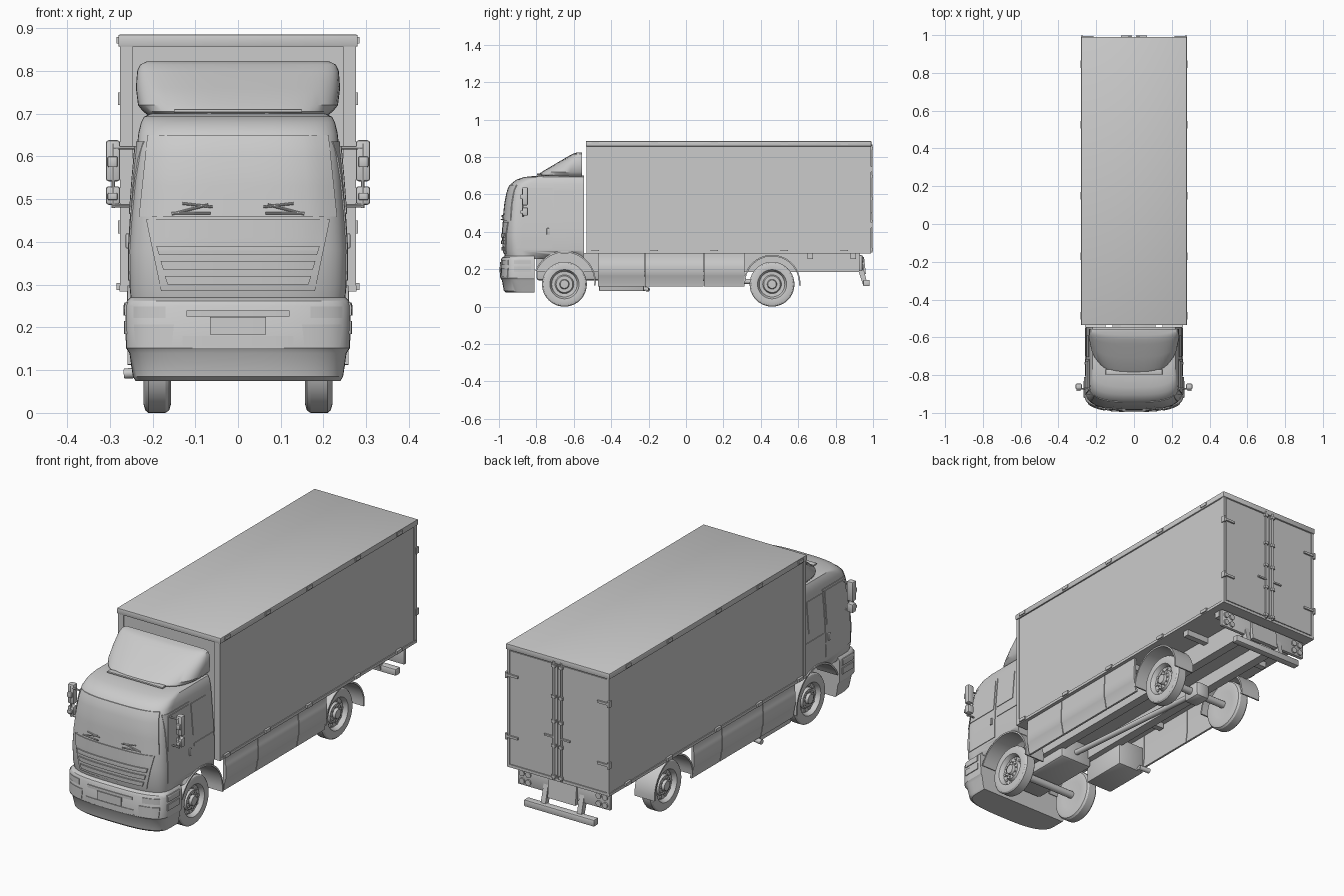
import bpy, bmesh, math
from mathutils import Vector, Matrix

if "Cube" in bpy.data.objects:
    bpy.data.objects.remove(bpy.data.objects["Cube"])

N, D = 3.0, 0.10   # plan-curve exponent and depth of the rounded cab front


def finish(name, bm, mirror=False, angle=32):
    bmesh.ops.recalc_face_normals(bm, faces=bm.faces)
    for f in bm.faces:
        f.smooth = True
    for e in bm.edges:
        e.smooth = len(e.link_faces) == 2 and e.calc_face_angle(0) < math.radians(angle)
    me = bpy.data.meshes.new(name)
    bm.to_mesh(me)
    bm.free()
    ob = bpy.data.objects.new(name, me)
    bpy.context.collection.objects.link(ob)
    if mirror:
        ob.modifiers.new("mirror", 'MIRROR').use_mirror_merge = False
    return ob


def add_box(bm, x0, x1, y0, y1, z0, z1):
    m = Matrix.Translation(((x0 + x1) / 2, (y0 + y1) / 2, (z0 + z1) / 2))
    bmesh.ops.create_cube(bm, size=1, matrix=m @ Matrix.Diagonal((x1 - x0, y1 - y0, z1 - z0, 1)))


def boxes(name, items, mirror=False, bevel=0):
    bm = bmesh.new()
    for b in items:
        add_box(bm, *b)
    if bevel:
        bmesh.ops.bevel(bm, geom=bm.edges[:], offset=bevel, segments=2, affect='EDGES', profile=0.5)
    return finish(name, bm, mirror)


def tubes(name, items, r, mirror=False, seg=12):
    bm = bmesh.new()
    for a, b in items:
        a, b = Vector(a), Vector(b)
        rot = (b - a).to_track_quat('Z', 'Y').to_matrix().to_4x4()
        bmesh.ops.create_cone(bm, cap_ends=True, segments=seg, radius1=r, radius2=r,
                              depth=(b - a).length, matrix=Matrix.Translation((a + b) / 2) @ rot)
    return finish(name, bm, mirror)


def prism(name, pts, a, b, axis='x', mirror=False):
    """Extrude a (y,z) profile along x, or an (x,z) profile along y."""
    bm = bmesh.new()
    place = (lambda p, t: (t, p[0], p[1])) if axis == 'x' else (lambda p, t: (p[0], t, p[1]))
    rows = [[bm.verts.new(place(p, t)) for p in pts] for t in (a, b)]
    n = len(pts)
    for i in range(n):
        bm.faces.new((rows[0][i], rows[0][(i + 1) % n], rows[1][(i + 1) % n], rows[1][i]))
    bm.faces.new(rows[0])
    bm.faces.new(rows[1])
    return finish(name, bm, mirror)


def arc(yc, zc, r, a0, a1, n=20):
    return [(yc + r * math.cos(math.radians(a0 + (a1 - a0) * i / n)),
             zc + r * math.sin(math.radians(a0 + (a1 - a0) * i / n))) for i in range(n + 1)]


def fender(name, yc, zc, r, a0, a1, x0, x1):
    prism(name, arc(yc, zc, r, a0, a1) + arc(yc, zc, r - 0.008, a1, a0), x0, x1, mirror=True)


def loft(name, levels, yb, ratio=None):
    """Stack rounded-front plan sections given as (z, half width, front y)."""
    bm = bmesh.new()
    rows, k = [], 28
    for z, hw, yf in levels:
        d = (yb - yf) * ratio if ratio else D
        sec = [(hw, yb)]
        for i in range(k + 1):
            c, s = math.cos(math.pi * i / k), max(0, math.sin(math.pi * i / k))
            sec.append((math.copysign(abs(c) ** (2 / N), c) * hw, yf + d - d * s ** (2 / N)))
        sec.append((-hw, yb))
        rows.append([bm.verts.new((x, y, z)) for x, y in sec])
    n = len(rows[0])
    for r0, r1 in zip(rows, rows[1:]):
        for i in range(n):
            bm.faces.new((r0[i], r0[(i + 1) % n], r1[(i + 1) % n], r1[i]))
    bm.faces.new(rows[0])
    bm.faces.new(rows[-1])
    return finish(name, bm)


def at(levels, z):
    for (z0, h0, y0), (z1, h1, y1) in zip(levels, levels[1:]):
        if z <= z1:
            t = (z - z0) / (z1 - z0)
            return h0 + (h1 - h0) * t, y0 + (y1 - y0) * t
    return levels[-1][1:]


def front_pt(levels, x, z, off):
    hw, yf = at(levels, z)
    u = min(abs(x) / hw, 0.999)
    return (x, yf + D - D * (1 - u ** N) ** (1 / N) - off, z)


def side_pt(levels, y, z, off):
    hw, yf = at(levels, z)
    s = min(max(0, (yf + D - y) / D), 0.999)
    return (hw * (1 - s ** N) ** (1 / N) + off, y, z)


def panel(name, pt, levels, low, high, z0, z1, t=0.004, mirror=False):
    """Raised panel following the cab surface; low/high are its spans at z0/z1."""
    bm = bmesh.new()
    nu, nv = 14, 8

    def grid(off):
        g = []
        for j in range(nv + 1):
            v = j / nv
            a, b = (low[i] + (high[i] - low[i]) * v for i in (0, 1))
            g.append([bm.verts.new(pt(levels, a + (b - a) * i / nu, z0 + (z1 - z0) * v, off))
                      for i in range(nu + 1)])
        return g
    top, base = grid(t), grid(-0.003)
    for j in range(nv):
        for i in range(nu):
            bm.faces.new((top[j][i], top[j][i + 1], top[j + 1][i + 1], top[j + 1][i]))

    def rim(g):
        return g[0] + [r[-1] for r in g[1:]] + g[-1][-2::-1] + [r[0] for r in g[-2:0:-1]]
    a, b = rim(top), rim(base)
    for i in range(len(a)):
        j = (i + 1) % len(a)
        bm.faces.new((a[i], a[j], b[j], b[i]))
    bmesh.ops.delete(bm, geom=[v for v in bm.verts if not v.link_faces], context='VERTS')
    return finish(name, bm, mirror)


# Cab shell with wheel-arch cut, and bumper
CAB = [(0.255, 0.250, -0.965), (0.30, 0.254, -0.976), (0.38, 0.255, -0.980), (0.46, 0.250, -0.977),
       (0.55, 0.243, -0.968), (0.62, 0.237, -0.954), (0.655, 0.233, -0.938), (0.68, 0.227, -0.905),
       (0.693, 0.220, -0.865), (0.70, 0.205, -0.80)]
BUMP = [(0.075, 0.240, -0.962), (0.085, 0.246, -0.974), (0.14, 0.254, -0.984), (0.152, 0.262, -0.992),
        (0.25, 0.264, -0.990), (0.262, 0.260, -0.984), (0.27, 0.252, -0.970)]
cab = loft("cab_shell", CAB, -0.545)
cutter = prism("arch_cutter", arc(-0.65, 0.13, 0.163, 0, 351, 39), -0.4, 0.4)
cutter.hide_render = True
cutter.hide_set(True)
cut = cab.modifiers.new("arch", 'BOOLEAN')
cut.operation, cut.object, cut.solver = 'DIFFERENCE', cutter, 'EXACT'
loft("bumper", BUMP, -0.81)

# Cab front details
panel("windshield", front_pt, CAB, (-0.232, 0.232), (-0.212, 0.212), 0.46, 0.65)
panel("grille_surround", front_pt, CAB, (-0.18, 0.18), (-0.215, 0.215), 0.285, 0.452)
for i, (w, z) in enumerate([(0.165, 0.30), (0.175, 0.335), (0.185, 0.37)]):
    panel(f"grille_louver_{i}", front_pt, CAB, (-w, w), (-w - 0.006, w + 0.006), z, z + 0.02, 0.010)
panel("bumper_upper_slot", front_pt, BUMP, (-0.12, 0.12), (-0.12, 0.12), 0.226, 0.240)
panel("number_plate", front_pt, BUMP, (-0.065, 0.065), (-0.065, 0.065), 0.183, 0.224, 0.005)
panel("bumper_lower_slot", front_pt, BUMP, (-0.13, 0.13), (-0.13, 0.13), 0.156, 0.180, 0.003)
panel("headlight", front_pt, BUMP, (0.17, 0.244), (0.17, 0.244), 0.222, 0.249, 0.003, True)
panel("fog_light", front_pt, BUMP, (0.155, 0.24), (0.15, 0.244), 0.158, 0.207, 0.003, True)
tubes("wipers", [((0.065, -0.988, 0.467), (0.155, -0.975, 0.467)), ((0.155, -0.975, 0.465), (0.07, -0.984, 0.487)),
                 ((0.06, -0.984, 0.482), (0.13, -0.977, 0.49))], 0.003, True, 8)

# Cab side details
panel("door", side_pt, CAB, (-0.905, -0.715), (-0.905, -0.715), 0.31, 0.635, 0.003, True)
panel("door_window", side_pt, CAB, (-0.90, -0.725), (-0.88, -0.725), 0.465, 0.625, 0.006, True)
panel("rear_side_panel", side_pt, CAB, (-0.705, -0.59), (-0.705, -0.59), 0.47, 0.62, 0.003, True)
panel("cab_side_crease", side_pt, CAB, (-0.70, -0.55), (-0.70, -0.55), 0.415, 0.43, 0.003, True)
for i, z in enumerate((0.185, 0.228)):
    panel(f"cab_step_{i}", side_pt, BUMP, (-0.92, -0.83), (-0.92, -0.83), z, z + 0.03, 0.004, True)
boxes("door_handle", [(0.25, 0.263, -0.745, -0.73, 0.385, 0.42)], True, 0.003)

# Roof air deflector with dark gap strip
loft("roof_deflector", [(0.692, 0.205, -0.78), (0.705, 0.222, -0.79), (0.72, 0.234, -0.772), (0.76, 0.239, -0.705),
                        (0.80, 0.236, -0.637), (0.815, 0.229, -0.61), (0.823, 0.212, -0.588)], -0.556, 0.92)
boxes("deflector_lip", [(-0.15, 0.15, -0.797, -0.77, 0.703, 0.711)], bevel=0.002)

# Mirrors on tubular arms
boxes("mirror", [(0.276, 0.309, -0.875, -0.845, 0.542, 0.638), (0.276, 0.309, -0.875, -0.845, 0.487, 0.53)], True, 0.006)
boxes("mirror_bracket", [(0.282, 0.305, -0.885, -0.87, 0.575, 0.60), (0.282, 0.305, -0.885, -0.87, 0.498, 0.515)], True, 0.003)
tubes("mirror_arm", [((0.23, -0.87, 0.62), (0.292, -0.872, 0.62)), ((0.24, -0.87, 0.485), (0.292, -0.872, 0.485)),
                     ((0.292, -0.872, 0.48), (0.292, -0.872, 0.63))], 0.004, True, 8)

# Cargo box: body, roof cap, base rail and posts
boxes("cargo_body", [(-0.273, 0.273, -0.528, 0.983, 0.29, 0.87)])
boxes("cargo_roof_cap", [(-0.28, 0.28, -0.535, 0.991, 0.857, 0.885)], bevel=0.003)
boxes("cargo_base_rail", [(-0.277, 0.277, -0.533, 0.988, 0.284, 0.298)])
boxes("cargo_posts", [(0.246, 0.276, -0.533, -0.515, 0.29, 0.86), (0.262, 0.276, 0.965, 0.988, 0.29, 0.86)], True)
boxes("side_clips", [(0.27, 0.284, y - 0.02, y + 0.02, z, z + 0.016)
                     for y in (-0.485, -0.17, 0.15, 0.525, 0.845) for z in (0.288, 0.864)], True)

# Rear doors with locking rods and hinges
boxes("rear_door", [(0.004, 0.26, 0.975, 0.987, 0.302, 0.853)], True)
tubes("door_lock_rod", [((0.02, 0.992, 0.29), (0.02, 0.992, 0.868))], 0.005, True)
boxes("door_lock_guides", [(0.01, 0.03, 0.985, 0.999, z, z + 0.014) for z in (0.30, 0.45, 0.57, 0.69, 0.84)] +
      [(0.02, 0.07, 0.99, 0.998, 0.495, 0.503)], True)
boxes("door_hinge", [(0.215, 0.279, 0.985, 0.995, z, z + 0.011) for z in (0.43, 0.73)] +
      [(0.27, 0.281, 0.975, 0.997, z - 0.01, z + 0.02) for z in (0.43, 0.73)], True)

# Chassis, axles and engine
boxes("chassis_rail", [(0.07, 0.115, -0.80, 0.93, 0.185, 0.286)], True)
boxes("chassis_crossers", [(-0.24, 0.24, y, y + 0.03, 0.255, 0.286) for y in (-0.44, -0.1, 0.24, 0.65, 0.88)] +
      [(-0.08, 0.08, -0.44, 0.9, 0.25, 0.26)])
boxes("engine", [(-0.09, 0.09, -0.80, -0.42, 0.14, 0.28)], bevel=0.015)
tubes("axles", [((-0.17, y, 0.12), (0.17, y, 0.12)) for y in (-0.65, 0.46)], 0.018)
tubes("drive_shaft", [((0, -0.42, 0.19), (0, 0.46, 0.125))], 0.014)
boxes("differential", [(-0.04, 0.04, 0.41, 0.51, 0.08, 0.16)], bevel=0.018)

# Exhaust box on the left
boxes("exhaust_box", [(-0.245, -0.10, -0.465, -0.225, 0.083, 0.22)], bevel=0.006)
tubes("exhaust_pipe", [((-0.22, -0.25, 0.095), (-0.22, -0.21, 0.095)), ((-0.21, -0.212, 0.095), (-0.266, -0.205, 0.092))], 0.012)

# Side skirts in three panels
SKIRT = [(0.25, 0.108), (0.26, 0.165), (0.263, 0.17), (0.263, 0.235), (0.26, 0.24), (0.26, 0.286),
         (0.248, 0.286), (0.248, 0.17), (0.24, 0.108)]
for i, (a, b) in enumerate([(-0.47, -0.222), (-0.218, 0.093), (0.097, 0.312)]):
    prism(f"side_skirt_{i}", SKIRT, a, b, 'y', True)

# Fenders
fender("front_fender", -0.65, 0.13, 0.168, -6, 158, 0.15, 0.259)
fender("rear_fender", 0.46, 0.125, 0.152, -5, 178, 0.15, 0.257)

# Wheels: lathed tyre and rim, with a ring of nuts and rim slots
PROFILE = [(0, 0.16), (0.065, 0.163), (0.10, 0.157), (0.114, 0.161), (0.12, 0.17), (0.12, 0.21), (0.114, 0.217),
           (0.10, 0.221), (0.078, 0.219), (0.074, 0.213), (0.068, 0.197), (0.05, 0.195), (0.044, 0.207),
           (0.026, 0.207), (0.022, 0.22), (0, 0.221)]
for label, yc in (("front", -0.65), ("rear", 0.46)):
    bm = bmesh.new()
    vs = [bm.verts.new((x, yc, 0.12 + r)) for r, x in PROFILE]
    es = [bm.edges.new(p) for p in zip(vs, vs[1:])]
    bmesh.ops.spin(bm, geom=vs + es, cent=(0, yc, 0.12), axis=(1, 0, 0), angle=math.tau, steps=40, use_duplicate=False)
    bmesh.ops.remove_doubles(bm, verts=bm.verts[:], dist=0.0002)
    finish(f"{label}_wheel", bm, True)
    for part, r, n, size, x in (("nuts", 0.035, 10, 0.004, 0.212), ("rim_studs", 0.059, 10, 0.007, 0.201)):
        ring = [(yc + r * math.cos(math.tau * i / n), 0.12 + r * math.sin(math.tau * i / n)) for i in range(n)]
        tubes(f"{label}_wheel_{part}", [((0.194, y, z), (x, y, z)) for y, z in ring], size, True, 8)

# Rear light board, plate and under-run bar
boxes("rear_light_board", [(-0.25, 0.25, 0.925, 0.943, 0.19, 0.275)], bevel=0.004)
tubes("tail_lights", [((x, 0.94, z), (x, 0.95, z)) for x in (0.19, 0.225) for z in (0.212, 0.25)], 0.014, True, 16)
prism("rear_plate_holder", [(0.94, 0.27), (0.952, 0.265), (0.962, 0.175), (0.94, 0.175)], -0.075, 0.075)
prism("underrun_arm", [(0.90, 0.26), (0.93, 0.28), (0.965, 0.14), (0.945, 0.12)], 0.085, 0.11, mirror=True)
boxes("underrun_bar", [(-0.19, 0.19, 0.947, 0.982, 0.11, 0.143)], bevel=0.005)
